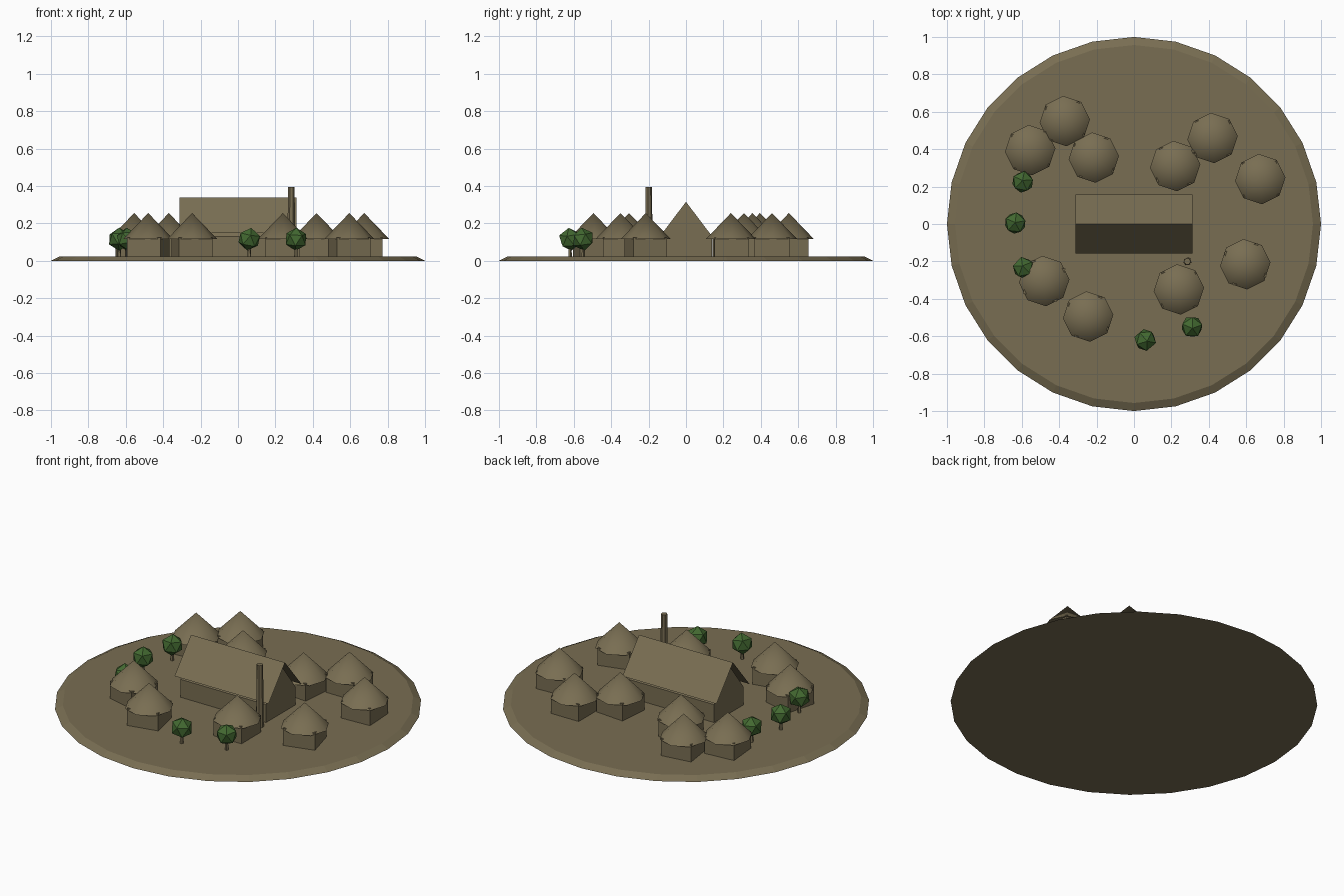
import bpy, bmesh, math, random
from mathutils import Matrix, Vector

if "Cube" in bpy.data.objects:
    bpy.data.objects.remove(bpy.data.objects["Cube"])
random.seed(4)


def material(name, rgb):
    m = bpy.data.materials.new(name)
    m.use_nodes = True
    m.diffuse_color = (*rgb, 1)
    m.node_tree.nodes["Principled BSDF"].inputs["Base Color"].default_value = (*rgb, 1)
    return m


EARTH = material("earth brown", (0.19, 0.155, 0.085))
LEAF = material("leaf green", (0.055, 0.14, 0.03))


def finish(name, bm, mat, location=(0, 0, 0), turn=0, smooth=False):
    mesh = bpy.data.meshes.new(name)
    bm.to_mesh(mesh)
    bm.free()
    mesh.materials.append(mat)
    for p in mesh.polygons:
        p.use_smooth = smooth and len(p.vertices) < 5
    ob = bpy.data.objects.new(name, mesh)
    ob.location = location
    ob.rotation_euler.z = math.radians(turn)
    bpy.context.collection.objects.link(ob)
    return ob


def cone(name, sides, r1, r2, z1, z2, mat, xy=(0, 0), turn=0, smooth=False):
    bm = bmesh.new()
    bmesh.ops.create_cone(bm, cap_ends=True, segments=sides, radius1=r1, radius2=r2,
                          depth=z2 - z1)
    return finish(name, bm, mat, (*xy, (z1 + z2) / 2), turn, smooth)


def extrude_profile(name, points, half_length, mat, closed=True):
    """Sweep a (y, z) profile along x."""
    bm = bmesh.new()
    ends = [[bm.verts.new((x, y, z)) for y, z in points] for x in (-half_length, half_length)]
    count = len(points)
    for i in range(count if closed else count - 1):
        j = (i + 1) % count
        bm.faces.new((ends[0][i], ends[0][j], ends[1][j], ends[1][i]))
    if closed:
        bm.faces.new(ends[0])
        bm.faces.new(ends[1])
        bmesh.ops.recalc_face_normals(bm, faces=bm.faces)
    return finish(name, bm, mat)


# Round ground with a bevelled rim
GROUND = 0.022
cone("ground", 28, 1.0, 0.957, 0, GROUND, EARTH)

# Long hall: gabled walls under a thin overhanging roof
extrude_profile("hall_walls", [(-0.14, GROUND), (0.14, GROUND), (0.14, 0.13),
                               (0, 0.315), (-0.14, 0.13)], 0.285, EARTH)
extrude_profile("hall_roof", [(0.157, 0.148), (0, 0.337), (-0.157, 0.148)],
                0.313, EARTH, closed=False)

# Pole beside the hall
cone("pole", 7, 0.022, 0.018, GROUND, 0.395, EARTH, (0.285, -0.2))

# Huts: square walls with a smooth eight-sided roof; each is (x, y, turn)
HUTS = [(-0.37, 0.55, 8), (-0.555, 0.395, 5), (-0.215, 0.355, 10), (0.22, 0.31, -5),
        (0.42, 0.46, 0), (0.675, 0.24, 3), (0.595, -0.215, 15), (0.24, -0.35, 0),
        (-0.48, -0.305, -15), (-0.245, -0.495, 12)]
for x, y, turn in HUTS:
    cone("hut_walls", 4, 0.131, 0.131, GROUND, 0.125, EARTH, (x, y), turn + 45)
    cone("hut_roof", 8, 0.135, 0, 0.115, 0.255, EARTH, (x, y), 4, smooth=True)

# Trees: faceted crowns on short trunks
TREES = [(-0.595, 0.225), (-0.635, 0.005), (-0.59, -0.235), (0.06, -0.62), (0.31, -0.55)]
for x, y in TREES:
    cone("tree_trunk", 5, 0.01, 0.008, GROUND, 0.075, EARTH, (x, y))
    bm = bmesh.new()
    bmesh.ops.create_icosphere(bm, subdivisions=1, radius=0.062)
    tilt = Matrix.Rotation(random.uniform(-0.25, 0.25), 3, "X")
    bmesh.ops.rotate(bm, cent=Vector(), matrix=tilt, verts=bm.verts)
    finish("tree_crown", bm, LEAF, (x, y, 0.115), random.uniform(0, 72))
